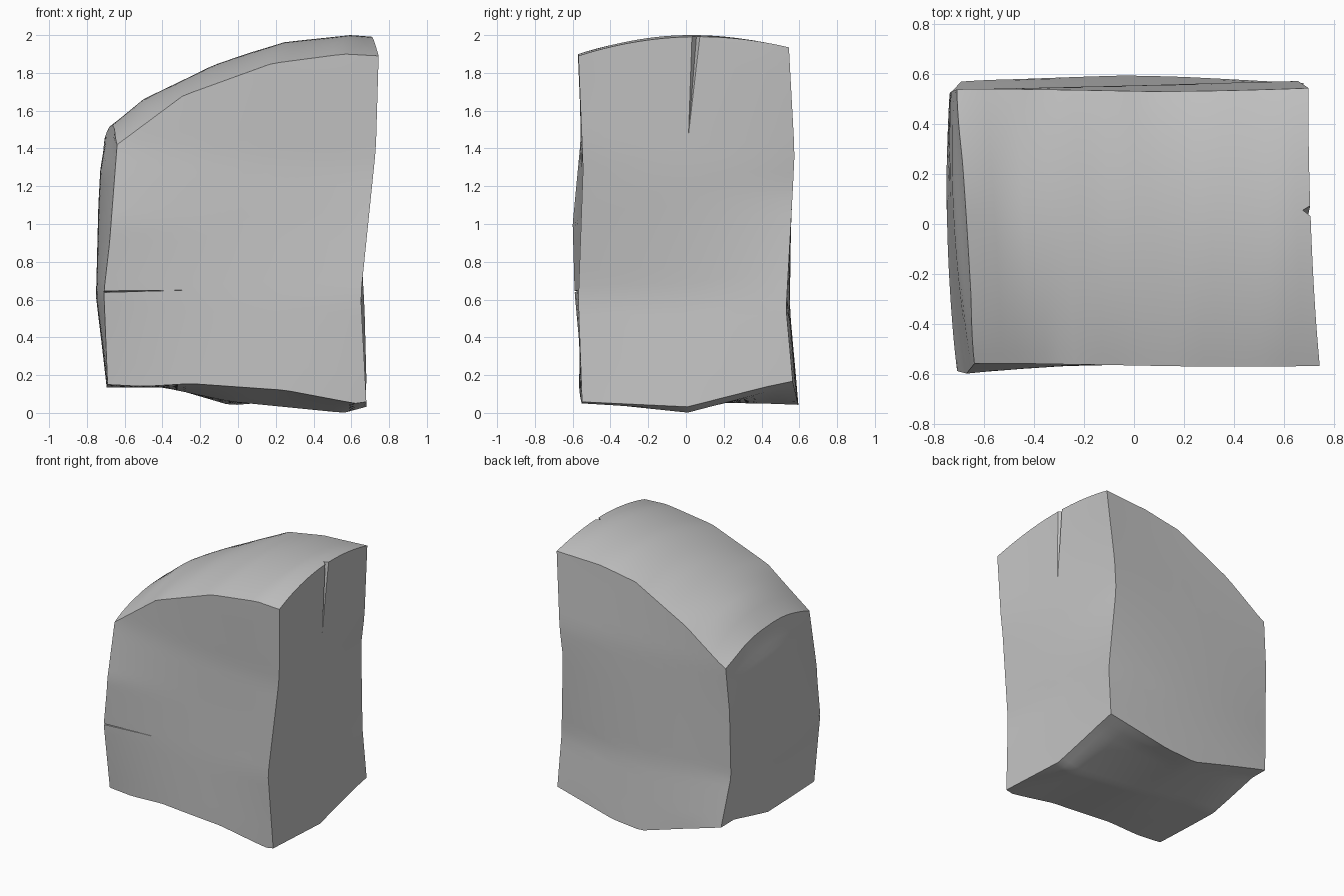
import bpy
import bmesh
import math

default_cube = bpy.data.objects.get("Cube")
if default_cube:
    bpy.data.objects.remove(default_cube, do_unlink=True)


def sample(points, t):
    """Read a height or offset from a short list of (position, value) points."""
    if t <= points[0][0]:
        return points[0][1]
    for (a, first), (b, second) in zip(points, points[1:]):
        if t <= b:
            return first + (second - first) * (t - a) / (b - a)
    return points[-1][1]


def blend(rows, position, t):
    """Bend a parabola through three rows, position running from 0 to 1."""
    start, middle, end = (sample(row, t) for row in rows)
    p = position * 2 - 1
    return middle + (end - start) / 2 * p + ((start + end) / 2 - middle) * p * p


def fold(rows, position, t):
    """Join rows, each given with its own position, by straight slopes."""
    return sample([(place, sample(row, t)) for place, row in rows], position)


# Outline of the top: (x, z) at the front, middle and back
top_rows = (
    [(-.64, 1.42), (-.29, 1.68), (.18, 1.85), (.56, 1.9), (.74, 1.89)],
    [(-.67, 1.52), (-.5, 1.66), (-.13, 1.84), (.24, 1.96), (.6, 2), (.7, 1.99)],
    [(-.7, 1.42), (-.38, 1.65), (.05, 1.87), (.34, 1.92), (.7, 1.935)],
)

# Folded underside: (x, z) rows from front to back
bottom_rows = (
    (0, [(-.69, .15), (-.5, .14), (-.25, .155), (.25, .12), (.62, .05), (.69, .06)]),
    (.5, [(-.7, .135), (-.4, .135), (-.04, .06), (.56, 0), (.69, .035)]),
    (.87, [(-.7, .235), (-.38, .14), (-.04, .045), (.56, .11), (.69, .14)]),
    (1, [(-.7, .23), (-.38, .14), (-.04, .04), (.2, .06), (.69, .17)]),
)

# Low-x and high-x sides: (z, x) at the front, middle and back
low_side_rows = (
    [(.14, -.69), (.64, -.71), (.9, -.68), (1.42, -.64)],
    [(.13, -.695), (.62, -.75), (1.3, -.72), (1.5, -.67)],
    [(.2, -.69), (.6, -.74), (1.1, -.735), (1.42, -.71)],
)
high_side_rows = (
    [(.05, .68), (.62, .65), (1.4, .73), (1.9, .745)],
    [(.04, .68), (.62, .645), (1.3, .69), (2, .71)],
    [(.17, .68), (.55, .67), (1.17, .635), (1.38, .655), (1.93, .7)],
)

# Front and back: (z, y) at the low-x end, middle and high-x end
front_rows = (
    [(.15, -.545), (.64, -.59), (1, -.6), (1.42, -.56)],
    [(.1, -.565), (.6, -.565), (1.35, -.55), (1.85, -.57)],
    [(.05, -.55), (.6, -.57), (1.3, -.545), (1.9, -.57)],
)
back_rows = (
    [(.2, .575), (.6, .52), (1.1, .53), (1.42, .54)],
    [(.04, .595), (.55, .55), (1.4, .555), (1.9, .53)],
    [(.17, .565), (.55, .53), (1.17, .565), (1.38, .575), (1.93, .545)],
)


def shape_point(co):
    """Move a point of the unit cube on to the worn stone surface."""
    u, v, w = (c + .5 for c in co)
    x = -.69 + u * 1.4
    for _ in range(3):
        low, high = fold(bottom_rows, v, x), blend(top_rows, v, x)
        z = low + (high - low) * w
        left, right = blend(low_side_rows, v, z), blend(high_side_rows, v, z)
        x = left + (right - left) * u
    front, back = blend(front_rows, u, z), blend(back_rows, u, z)
    return x, front + (back - front) * v, z


def mesh_object(name, bm):
    bmesh.ops.recalc_face_normals(bm, faces=bm.faces[:])
    mesh = bpy.data.meshes.new(name)
    bm.to_mesh(mesh)
    bm.free()
    obj = bpy.data.objects.new(name, mesh)
    bpy.context.collection.objects.link(obj)
    return obj


def cut_chip(block, name, corners):
    """Cut a four-cornered wedge out of the block."""
    bm = bmesh.new()
    bmesh.ops.convex_hull(bm, input=[bm.verts.new(c) for c in corners])
    cutter = mesh_object(name, bm)
    cutter.hide_render = True
    cut = block.modifiers.new(name, "BOOLEAN")
    cut.operation = "DIFFERENCE"
    cut.solver = "EXACT"
    cut.object = cutter
    bpy.ops.object.modifier_apply(modifier=name)
    bpy.data.objects.remove(cutter, do_unlink=True)


# Worn stone block
bm = bmesh.new()
bmesh.ops.create_cube(bm, size=1)
bmesh.ops.subdivide_edges(bm, edges=bm.edges[:], cuts=23, use_grid_fill=True)
for vert in bm.verts:
    vert.co = shape_point(vert.co)
stone_block = mesh_object("stone_block", bm)

# Plain grey stone
stone = bpy.data.materials.new("grey_stone")
stone.use_nodes = True
grey = (.55, .55, .55, 1)
stone.diffuse_color = grey
for node in stone.node_tree.nodes:
    if node.type == "BSDF_PRINCIPLED":
        node.inputs["Base Color"].default_value = grey
stone_block.data.materials.append(stone)

bpy.ops.object.select_all(action="DESELECT")
stone_block.select_set(True)
bpy.context.view_layer.objects.active = stone_block

# Chip in the top edge and a fine crack across the front
cut_chip(stone_block, "edge_chip",
         [(.74, .01, 2.05), (.74, .1, 2.05), (.675, .06, 2.05), (.696, .01, 1.43)])
cut_chip(stone_block, "front_crack",
         [(-.76, -.62, .635), (-.76, -.62, .65), (-.7, -.55, .64), (-.27, -.57, .65)])

# Smooth faces with crisp block edges
bpy.ops.object.shade_smooth_by_angle(angle=math.radians(35))
